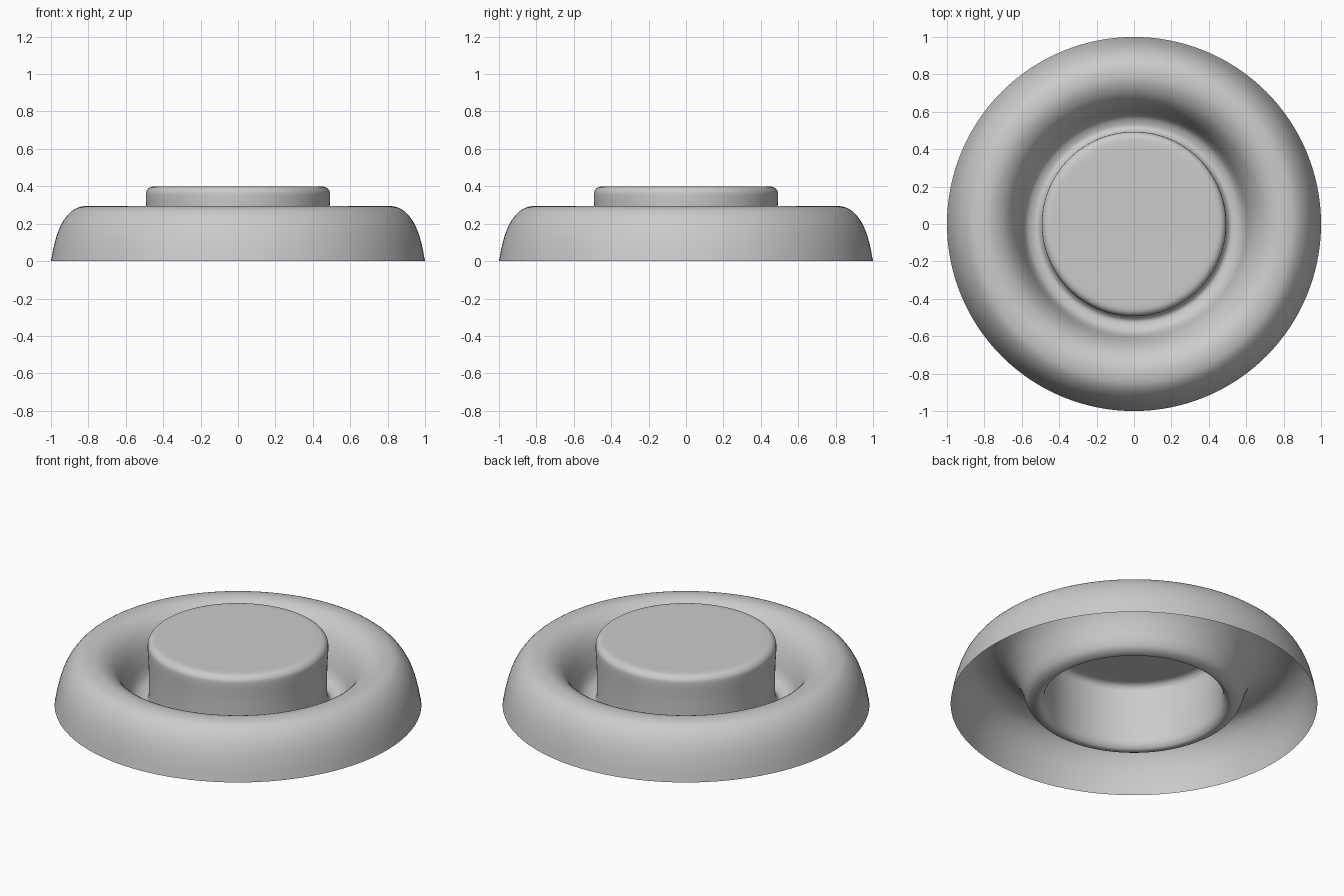
import bpy
import bmesh
import math
from mathutils import Vector

cube = bpy.data.objects.get("Cube")
if cube:
    bpy.data.objects.remove(cube, do_unlink=True)

SEGMENTS = 128
STEPS = 4

# One flat grey for the whole pressed shell
grey = bpy.data.materials.new("plain grey")
grey.use_nodes = True
colour = (0.6, 0.6, 0.6, 1)
grey.diffuse_color = colour
grey.node_tree.nodes["Principled BSDF"].inputs["Base Color"].default_value = colour


def smooth_profile(points):
    """Pass a smooth curve through (radius, height) points."""
    pts = [Vector(p) for p in points]
    pts = [2 * pts[0] - pts[1]] + pts + [2 * pts[-1] - pts[-2]]
    result = []
    for a, b, c, d in zip(pts, pts[1:], pts[2:], pts[3:]):
        for i in range(STEPS):
            t = i / STEPS
            result.append(0.5 * (2 * b + (c - a) * t
                                 + (2 * a - 5 * b + 4 * c - d) * t ** 2
                                 + (3 * b - a - 3 * c + d) * t ** 3))
    return result + [pts[-2]]


def lathe(name, profile, material):
    """Spin a profile around z and close its last ring with a disc."""
    bm = bmesh.new()
    rings = []
    for radius, height in profile:
        rings.append([bm.verts.new((radius * math.cos(a), radius * math.sin(a), height))
                      for a in (math.tau * i / SEGMENTS for i in range(SEGMENTS))])
    for low, high in zip(rings, rings[1:]):
        for i in range(SEGMENTS):
            j = (i + 1) % SEGMENTS
            bm.faces.new((low[i], low[j], high[j], high[i]))
    bm.faces.new(rings[-1])
    mesh = bpy.data.meshes.new(name)
    bm.to_mesh(mesh)
    bm.free()
    mesh.materials.append(material)
    obj = bpy.data.objects.new(name, mesh)
    bpy.context.collection.objects.link(obj)
    bpy.ops.object.select_all(action="DESELECT")
    obj.select_set(True)
    bpy.context.view_layer.objects.active = obj
    bpy.ops.object.shade_smooth_by_angle(angle=math.radians(40))
    return obj


# Open-bottomed shell: domed ring, narrow groove, raised round centre
outer_wall = [(1, 0), (0.982, 0.09), (0.957, 0.17), (0.92, 0.235), (0.87, 0.28), (0.81, 0.295)]
inner_wall = [(0.75, 0.287), (0.69, 0.25), (0.645, 0.19), (0.615, 0.12), (0.595, 0.06)]
groove = [(0.57, 0.02), (0.53, 0.002), (0.505, 0.012), (0.488, 0.05)]
centre = [(0.486, 0.15), (0.488, 0.25), (0.493, 0.35), (0.486, 0.38), (0.465, 0.396), (0.43, 0.4), (0.38, 0.4)]
lathe("ring_and_centre_shell", smooth_profile(outer_wall + inner_wall + groove + centre), grey)
